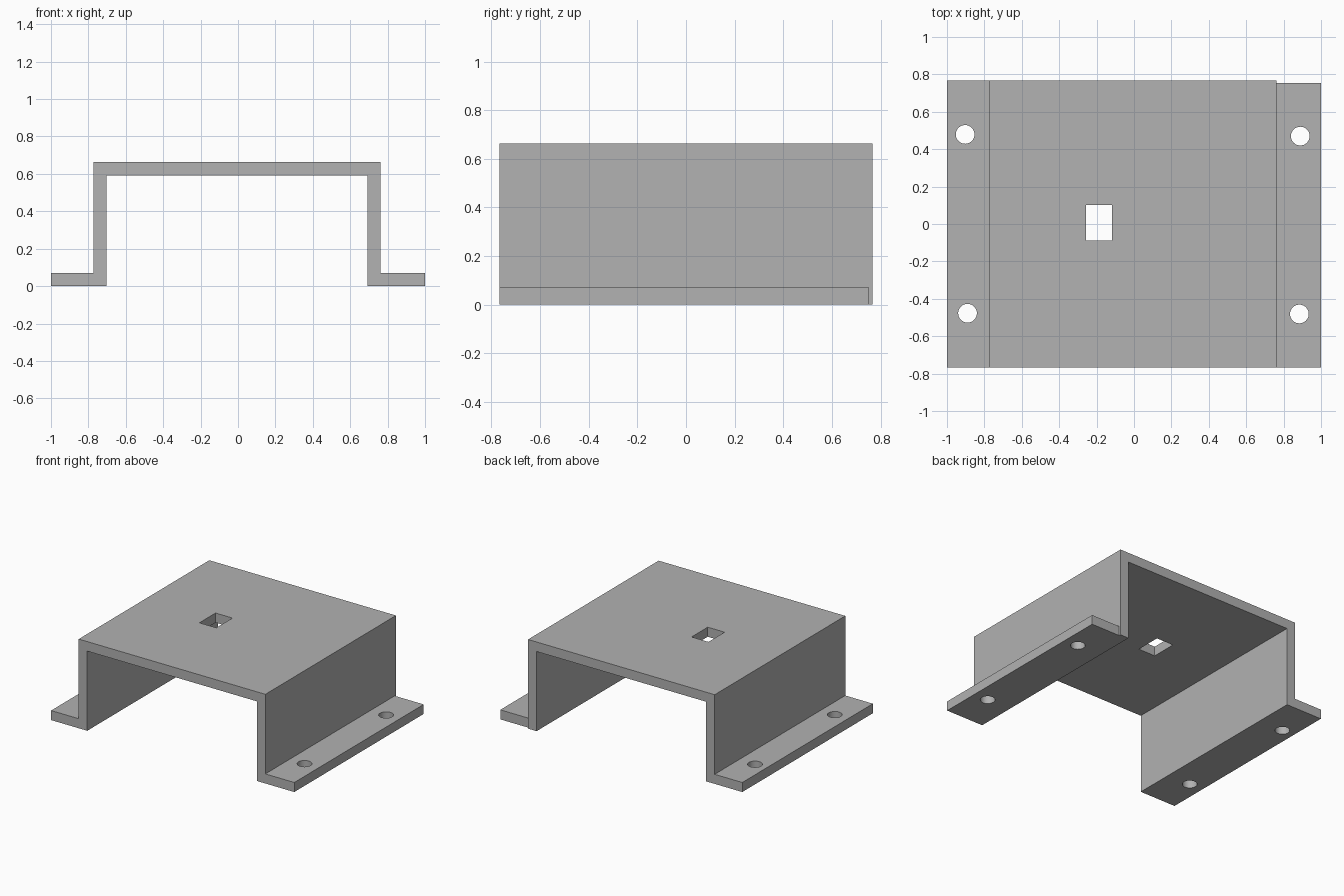
import bpy
import bmesh
from mathutils import Matrix, Vector

cube = bpy.data.objects.get("Cube")
if cube:
    bpy.data.objects.remove(cube, do_unlink=True)

# Main dimensions
HALF_DEPTH = 0.767
HEIGHT, UNDERSIDE, FLANGE = 0.663, 0.592, 0.071
LEFT_OUT, LEFT_IN = 0.762, 0.692
RIGHT_OUT, RIGHT_IN = -0.773, -0.703

grey = bpy.data.materials.new("plain grey")
grey.use_nodes = True
colour = (0.445, 0.445, 0.445, 1)
grey.diffuse_color = colour
grey.node_tree.nodes["Principled BSDF"].inputs["Base Color"].default_value = colour


def make_object(name, bm):
    bmesh.ops.recalc_face_normals(bm, faces=bm.faces)
    mesh = bpy.data.meshes.new(name)
    bm.to_mesh(mesh)
    bm.free()
    mesh.materials.append(grey)
    obj = bpy.data.objects.new(name, mesh)
    bpy.context.collection.objects.link(obj)
    return obj


def box(name, low, high):
    low, high = Vector(low), Vector(high)
    bm = bmesh.new()
    bmesh.ops.create_cube(bm, size=1, matrix=Matrix.Translation((low + high) / 2)
                          @ Matrix.Diagonal((*(high - low), 1)))
    return make_object(name, bm)


def drill(name, x, y, radius=0.05):
    bm = bmesh.new()
    bmesh.ops.create_cone(bm, cap_ends=True, segments=48, radius1=radius,
                          radius2=radius, depth=0.4,
                          matrix=Matrix.Translation((x, y, 0)))
    return make_object(name, bm)


# Hat-shaped bracket, extruded from front to back
profile = [(-1, 0), (RIGHT_IN, 0), (RIGHT_IN, UNDERSIDE), (LEFT_IN, UNDERSIDE),
           (LEFT_IN, 0), (1, 0), (1, FLANGE), (LEFT_OUT, FLANGE),
           (LEFT_OUT, HEIGHT), (RIGHT_OUT, HEIGHT), (RIGHT_OUT, FLANGE), (-1, FLANGE)]
bm = bmesh.new()
face = bm.faces.new([bm.verts.new((x, -HALF_DEPTH, z)) for x, z in profile])
extruded = bmesh.ops.extrude_face_region(bm, geom=[face])["geom"]
bmesh.ops.translate(bm, vec=(0, 2 * HALF_DEPTH, 0),
                    verts=[g for g in extruded if isinstance(g, bmesh.types.BMVert)])
bracket = make_object("bracket", bm)

# Cutters: top slot, short end of the left flange, four screw holes
cutters = [
    box("slot_cutter", (-0.256, -0.088, 0.4), (-0.117, 0.102, 0.9)),
    box("flange_end_cutter", (LEFT_OUT, 0.753, -0.2), (1.2, 1, 0.3)),
]
for x, y in [(-0.903, 0.479), (-0.89, -0.477), (0.889, 0.47), (0.884, -0.481)]:
    cutters.append(drill("screw_hole_cutter", x, y))

bpy.context.view_layer.objects.active = bracket
for cutter in cutters:
    cutter.hide_render = True
    cut = bracket.modifiers.new("cut", "BOOLEAN")
    cut.operation = "DIFFERENCE"
    cut.solver = "EXACT"
    cut.object = cutter
    bpy.ops.object.modifier_apply(modifier=cut.name)
    bpy.data.objects.remove(cutter, do_unlink=True)

# Smooth the round holes and keep the bends crisp
bpy.ops.object.select_all(action="DESELECT")
bracket.select_set(True)
bpy.ops.object.shade_smooth_by_angle()
